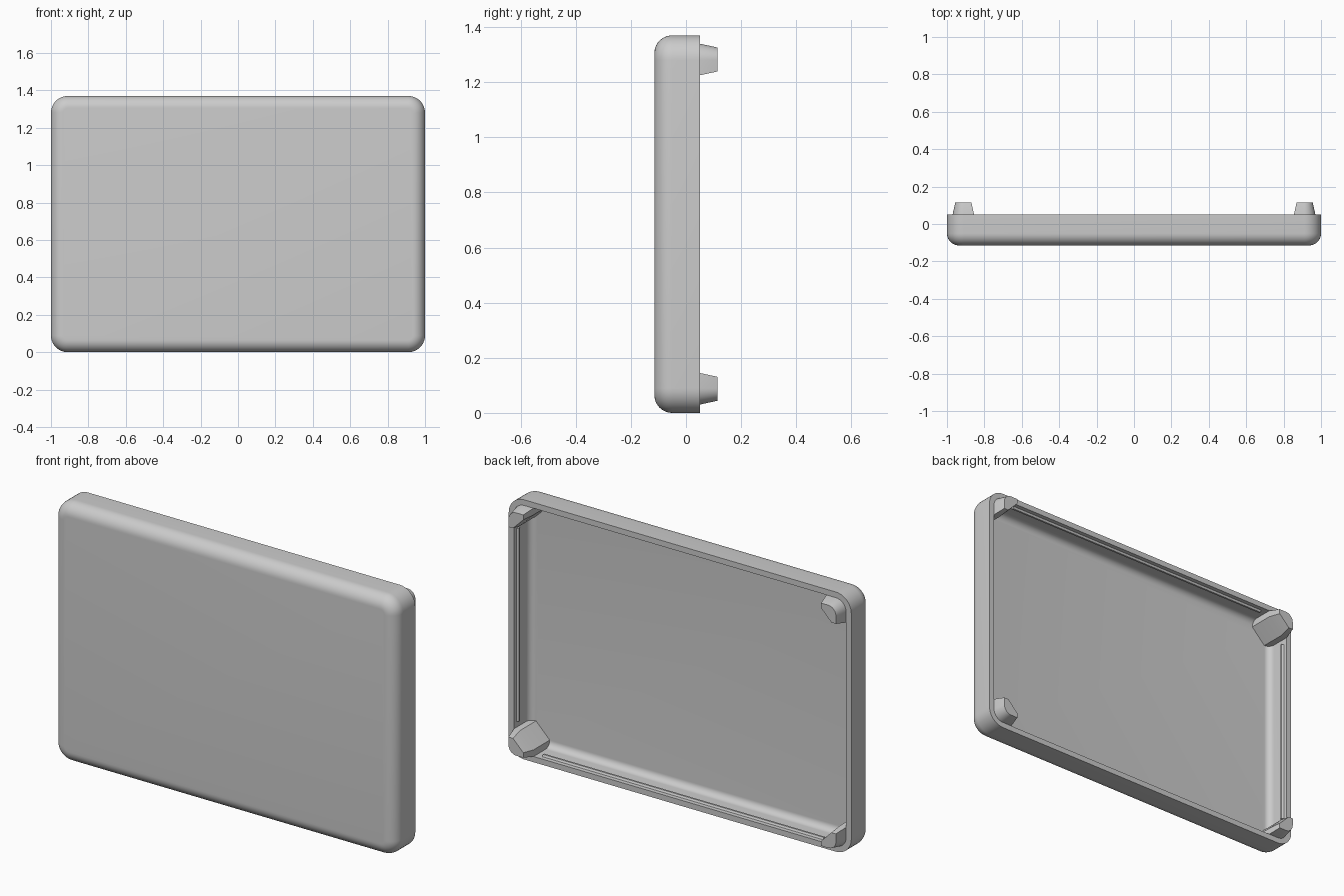
import bpy, bmesh, math
from mathutils import Vector

cube = bpy.data.objects.get("Cube")
if cube:
    bpy.data.objects.remove(cube, do_unlink=True)

HALF_W, HALF_H = 1.0, 0.685
CORNER, FILLET, WALL = 0.09, 0.065, 0.03
FRONT, RIM, TIP = -0.115, 0.05, 0.115
FLOOR = FRONT + WALL
STEPS = 10

grey = bpy.data.materials.new("plain grey")
grey.use_nodes = True
grey.diffuse_color = (0.6, 0.6, 0.6, 1)
grey.node_tree.nodes["Principled BSDF"].inputs["Base Color"].default_value = (0.6, 0.6, 0.6, 1)


def arc(cx, cy, r, start, end, steps=STEPS):
    """Points on an arc, angles in degrees."""
    angles = [math.radians(start + (end - start) * i / steps) for i in range(steps + 1)]
    return [(cx + r * math.cos(a), cy + r * math.sin(a)) for a in angles]


def rounded_ring(inset, y):
    """Rounded rectangle in the xz plane."""
    cx, cz = HALF_W - CORNER, HALF_H - CORNER
    ring = []
    for i, (sx, sz) in enumerate([(1, 1), (-1, 1), (-1, -1), (1, -1)]):
        ring += arc(sx * cx, sz * cz, CORNER - inset, 90 * i, 90 * i + 90)
    return [Vector((x, y, z + HALF_H)) for x, z in ring]


def loft(name, rings):
    """Skin a stack of rings, closed at both ends."""
    bm = bmesh.new()
    rows = [[bm.verts.new(p) for p in ring] for ring in rings]
    n = len(rows[0])
    for a, b in zip(rows, rows[1:]):
        for i in range(n):
            j = (i + 1) % n
            bm.faces.new((a[i], a[j], b[j], b[i]))
    bm.faces.new(rows[0])
    bm.faces.new(rows[-1])
    bmesh.ops.recalc_face_normals(bm, faces=bm.faces)
    mesh = bpy.data.meshes.new(name)
    bm.to_mesh(mesh)
    bm.free()
    obj = bpy.data.objects.new(name, mesh)
    bpy.context.collection.objects.link(obj)
    mesh.materials.append(grey)
    bpy.ops.object.select_all(action="DESELECT")
    obj.select_set(True)
    bpy.context.view_layer.objects.active = obj
    bpy.ops.object.shade_smooth_by_angle(angle=math.radians(30))
    return obj


# Hollow tray: front fillet, outer wall, rim, inner wall and floor fillet
inner_r = FILLET - WALL
profile = arc(FILLET, FRONT + FILLET, FILLET, 270, 180)
profile += [(0, RIM), (WALL, RIM)]
profile += arc(FILLET, FLOOR + inner_r, inner_r, 180, 270)
loft("tray_shell", [rounded_ring(inset, y) for inset, y in profile])

# Corner pegs: rounded outside, chamfered inside, tapered above the rim
near, far, flat = WALL, 0.145, 0.065
section = [(far, near)] + arc(CORNER, CORNER, CORNER - near, 270, 180)
section += [(near, far), (flat, far), (far, flat)]
middle = (near + far) / 2


def peg_ring(sx, sz, y, scale):
    pts = [(middle + (u - middle) * scale, middle + (v - middle) * scale) for u, v in section]
    return [Vector((sx * (HALF_W - u), y, HALF_H + sz * (HALF_H - v))) for u, v in pts]


for sx, side in ((1, "left"), (-1, "right")):
    for sz, level in ((1, "upper"), (-1, "lower")):
        loft(f"{level}_{side}_peg", [peg_ring(sx, sz, FLOOR - 0.01, 1),
                                     peg_ring(sx, sz, RIM, 1),
                                     peg_ring(sx, sz, TIP, 0.75)])

# Slim snap ribs along the inner walls, between the pegs
rib = [(-0.005, 0.005), (0.01, 0.012), (0.01, 0.022), (-0.005, 0.03)]
for s, level, side in ((1, "upper", "left"), (-1, "lower", "right")):
    loft(f"{level}_rib", [[Vector((x, y, HALF_H + s * (HALF_H - WALL - d))) for d, y in rib]
                          for x in (-0.82, 0.82)])
    loft(f"{side}_rib", [[Vector((s * (HALF_W - WALL - d), y, HALF_H + z)) for d, y in rib]
                         for z in (-0.51, 0.51)])
